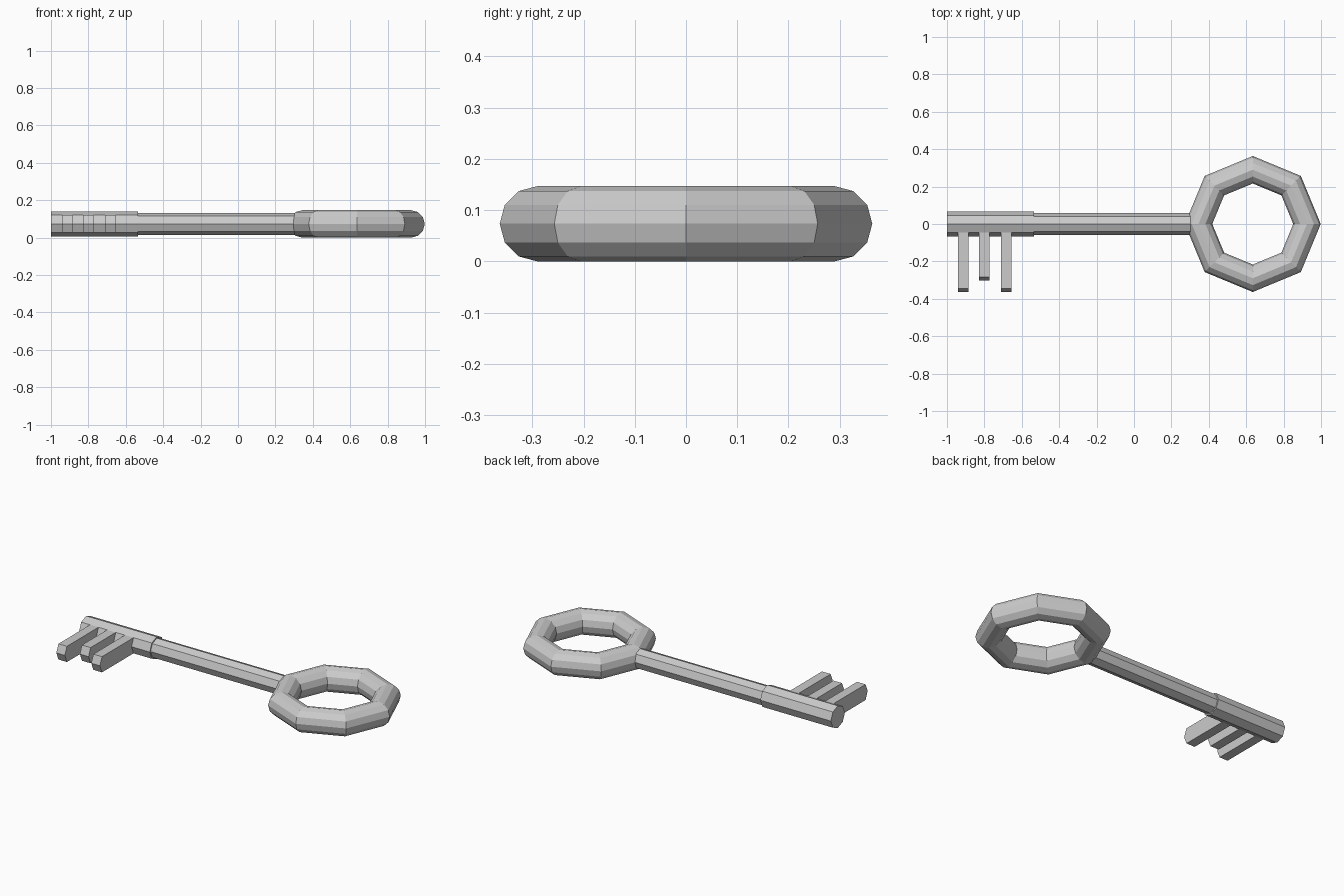
import bpy, bmesh
from math import cos, sin, pi

if "Cube" in bpy.data.objects:
    bpy.data.objects.remove(bpy.data.objects["Cube"])

Z = 0.0735                      # height of the key's centre line
RING_X, RING_R, TUBE_R = 0.635, 0.29, 0.0735


def rod(name, xs, radius, sides=8, teeth=None):
    """Faceted rod along x; teeth maps a segment index to how far its front faces extrude."""
    bm = bmesh.new()
    loops = [[bm.verts.new((x, radius * cos(2 * pi * i / sides),
                            Z + radius * sin(2 * pi * i / sides)))
              for i in range(sides)] for x in xs]
    segments = []
    for a, b in zip(loops, loops[1:]):
        segments.append([bm.faces.new((a[i], a[(i + 1) % sides],
                                       b[(i + 1) % sides], b[i]))
                         for i in range(sides)])
    bm.faces.new(loops[0])
    bm.faces.new(loops[-1])
    bmesh.ops.recalc_face_normals(bm, faces=bm.faces)
    # Pull the two front facets out into each tooth
    for index, length in (teeth or {}).items():
        front = segments[index][sides // 2 - 1:sides // 2 + 1]
        out = bmesh.ops.extrude_face_region(bm, geom=front)["geom"]
        moved = [g for g in out if isinstance(g, bmesh.types.BMVert)]
        bmesh.ops.translate(bm, verts=moved, vec=(0, -length, 0))
        bmesh.ops.delete(bm, geom=[f for f in front if f.is_valid], context='FACES_ONLY')
    bmesh.ops.recalc_face_normals(bm, faces=bm.faces)
    mesh = bpy.data.meshes.new(name)
    bm.to_mesh(mesh)
    bm.free()
    obj = bpy.data.objects.new(name, mesh)
    bpy.context.collection.objects.link(obj)
    return obj


# Handle ring: eight segments, twelve-sided tube
bpy.ops.mesh.primitive_torus_add(location=(RING_X, 0, Z), major_radius=RING_R,
                                 minor_radius=TUBE_R, major_segments=8,
                                 minor_segments=12)
bpy.context.object.name = "handle_ring"

# Shaft, its end buried in the ring
rod("shaft", [-0.54, 0.33], 0.058)

# Thicker tip sleeve with three teeth, the middle one shorter
rod("toothed_sleeve",
    [-1.0, -0.942, -0.886, -0.829, -0.772, -0.712, -0.655, -0.535], 0.066,
    teeth={1: 0.297, 3: 0.237, 5: 0.297})
